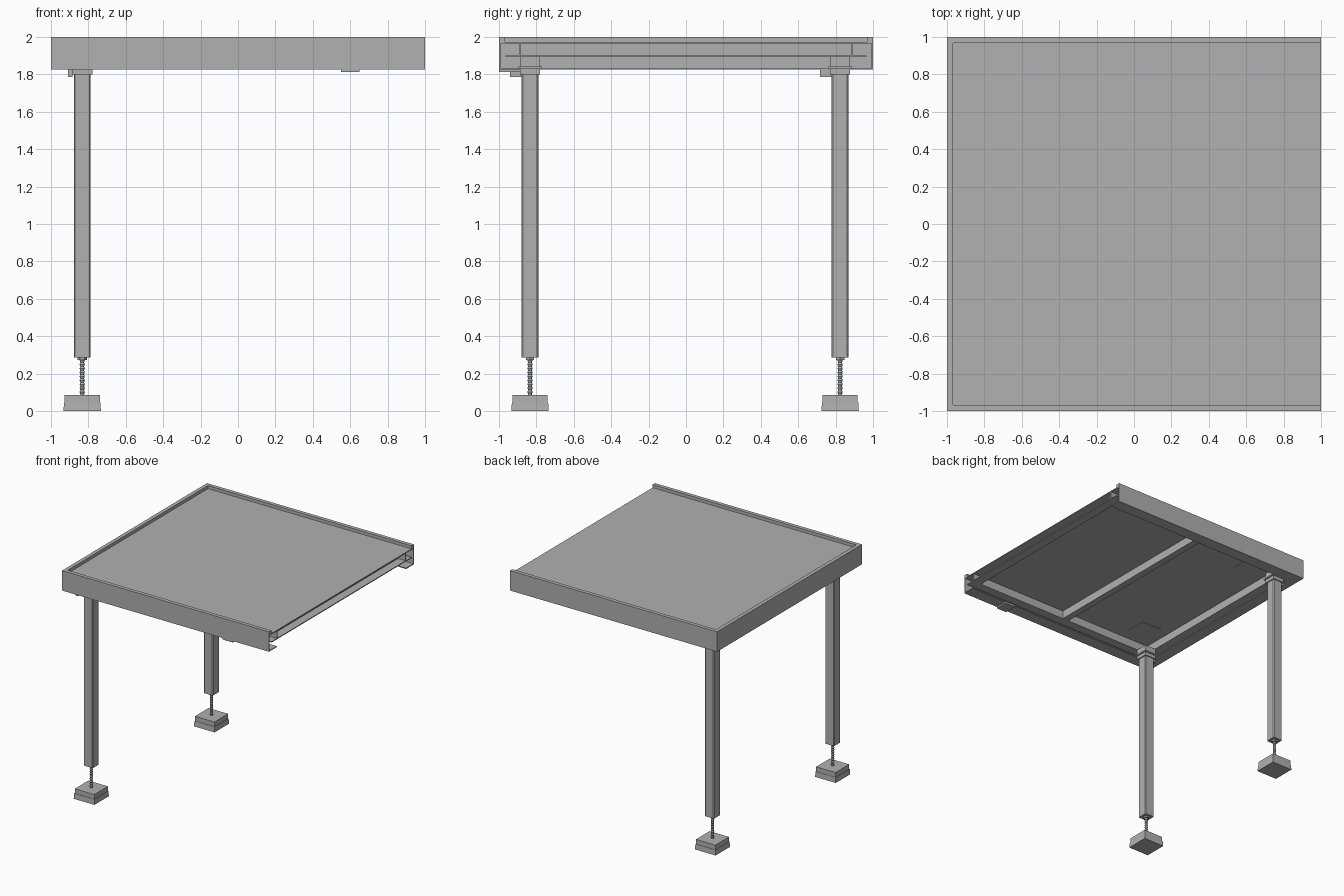
import bpy, bmesh, math
from mathutils import Vector

old = bpy.data.objects.get("Cube")
if old:
    bpy.data.objects.remove(old, do_unlink=True)

grey = bpy.data.materials.new("plain grey")
grey.use_nodes = True
grey.diffuse_color = (0.44, 0.44, 0.44, 1)
grey.node_tree.nodes["Principled BSDF"].inputs["Base Color"].default_value = grey.diffuse_color


def finish(name, bm):
    bmesh.ops.recalc_face_normals(bm, faces=bm.faces)
    mesh = bpy.data.meshes.new(name)
    bm.to_mesh(mesh)
    bm.free()
    mesh.materials.append(grey)
    obj = bpy.data.objects.new(name, mesh)
    bpy.context.collection.objects.link(obj)
    return obj


def box(name, x, y, z, bevel=0):
    """Box spanning the (low, high) pairs x, y and z."""
    bm = bmesh.new()
    bmesh.ops.create_cube(bm, size=1)
    for v in bm.verts:
        v.co = Vector([(r[0] + r[1]) / 2 + c * (r[1] - r[0]) for c, r in zip(v.co, (x, y, z))])
    if bevel:
        upright = [e for e in bm.edges if abs(e.verts[0].co.z - e.verts[1].co.z) > 0.01]
        bmesh.ops.bevel(bm, geom=upright, offset=bevel, segments=1, affect='EDGES')
    return finish(name, bm)


def sweep(name, profile, path):
    """Sweep a closed (inset, z) profile along mitred path stations."""
    bm = bmesh.new()
    rings = [[bm.verts.new(place(d, z)) for d, z in profile] for place in path]
    n = len(profile)
    for a, b in zip(rings, rings[1:]):
        for i in range(n):
            bm.faces.new((a[i], a[(i + 1) % n], b[(i + 1) % n], b[i]))
    bm.faces.new(rings[0])
    bm.faces.new(rings[-1])
    return finish(name, bm)


def lathe(name, profile, x, y, sides):
    bm = bmesh.new()
    rings = []
    for r, z in profile:
        rings.append([bm.verts.new((x + r * math.cos(k * math.tau / sides),
                                    y + r * math.sin(k * math.tau / sides), z)) for k in range(sides)])
    for a, b in zip(rings, rings[1:]):
        for i in range(sides):
            bm.faces.new((a[i], a[(i + 1) % sides], b[(i + 1) % sides], b[i]))
    bm.faces.new(rings[0])
    bm.faces.new(rings[-1])
    return finish(name, bm)


# Three-sided path, open toward +x
TOP, DECK, BASE, LOW = 2.0, 1.973, 1.893, 1.826
path = [lambda d, z: (1, -1 + d, z), lambda d, z: (-1 + d, -1 + d, z),
        lambda d, z: (-1 + d, 1 - d, z), lambda d, z: (1, 1 - d, z)]

# Fascia: lipped rim on top, tall web, bottom flange
T = 0.008
fascia = [(0, LOW), (0.108, LOW), (0.108, LOW + T), (T, LOW + T),
          (T, DECK - T), (0.033, DECK - T), (0.033, TOP), (0, TOP)]
sweep("fascia", fascia, path)

# Deck frame: channels facing outward on three sides and the open end
channel = [(0.035, DECK - T), (0.108, DECK - T), (0.108, BASE + T), (0.035, BASE + T),
           (0.035, BASE), (0.116, BASE), (0.116, DECK - 0.002), (0.035, DECK - 0.002)]
sweep("deck_frame", channel, path)
end_path = [lambda d, z: (1.035 - d, -0.89, z), lambda d, z: (1.035 - d, 0.89, z)]
sweep("end_channel", channel, end_path)

box("deck_panel", (-0.967, 1), (-0.967, 0.967), (DECK - T, DECK))
box("middle_beam", (-0.03, 0.03), (-0.89, 0.89), (BASE, DECK - T))
box("fascia_clip", (0.55, 0.65), (-1, -0.885), (1.813, LOW + 0.004))

# Legs with heads, brackets, screws and stepped feet
LX = -0.833
for side, ly in (("front", -0.834), ("back", 0.824)):
    def centred(part, half, z, bevel=0):
        return box(f"{side}_{part}", (LX - half, LX + half), (ly - half, ly + half), z, bevel)

    centred("leg", 0.045, (0.285, LOW), 0.007)
    centred("leg_head", 0.054, (1.80, BASE))
    centred("leg_plate", 0.064, (1.831, 1.842))
    centred("foot_top", 0.094, (0.046, 0.087))

    # Tapered lower foot block
    foot = centred("foot_base", 0.1, (0, 0.046))
    for v in foot.data.vertices:
        if v.co.z > 0.02:
            v.co.x = LX + (v.co.x - LX) * 0.97
            v.co.y = ly + (v.co.y - ly) * 0.97

    # Threaded adjusting screw and its nut
    thread = [(0.010 if k % 2 else 0.014, 0.08 + k * 0.0105) for k in range(21)]
    lathe(f"{side}_screw", thread, LX, ly, 12)
    lathe(f"{side}_nut", [(0.026, 0.272), (0.026, 0.29)], LX, ly, 6)

    # Locking tab beside the leg top
    box(f"{side}_tab", (-0.91, -0.885), (ly - 0.108, ly + 0.03), (1.785, 1.83))
    box(f"{side}_tab_arm", (-0.90, LX), (ly - 0.05, ly - 0.02), (1.80, 1.82))

    # Access plate under the deck, inward of the leg
    inward = ly - math.copysign(0.14, ly)
    box(f"{side}_access_plate", (-0.79, -0.59), (inward - 0.1, inward + 0.1), (DECK - T - 0.004, DECK - T))
